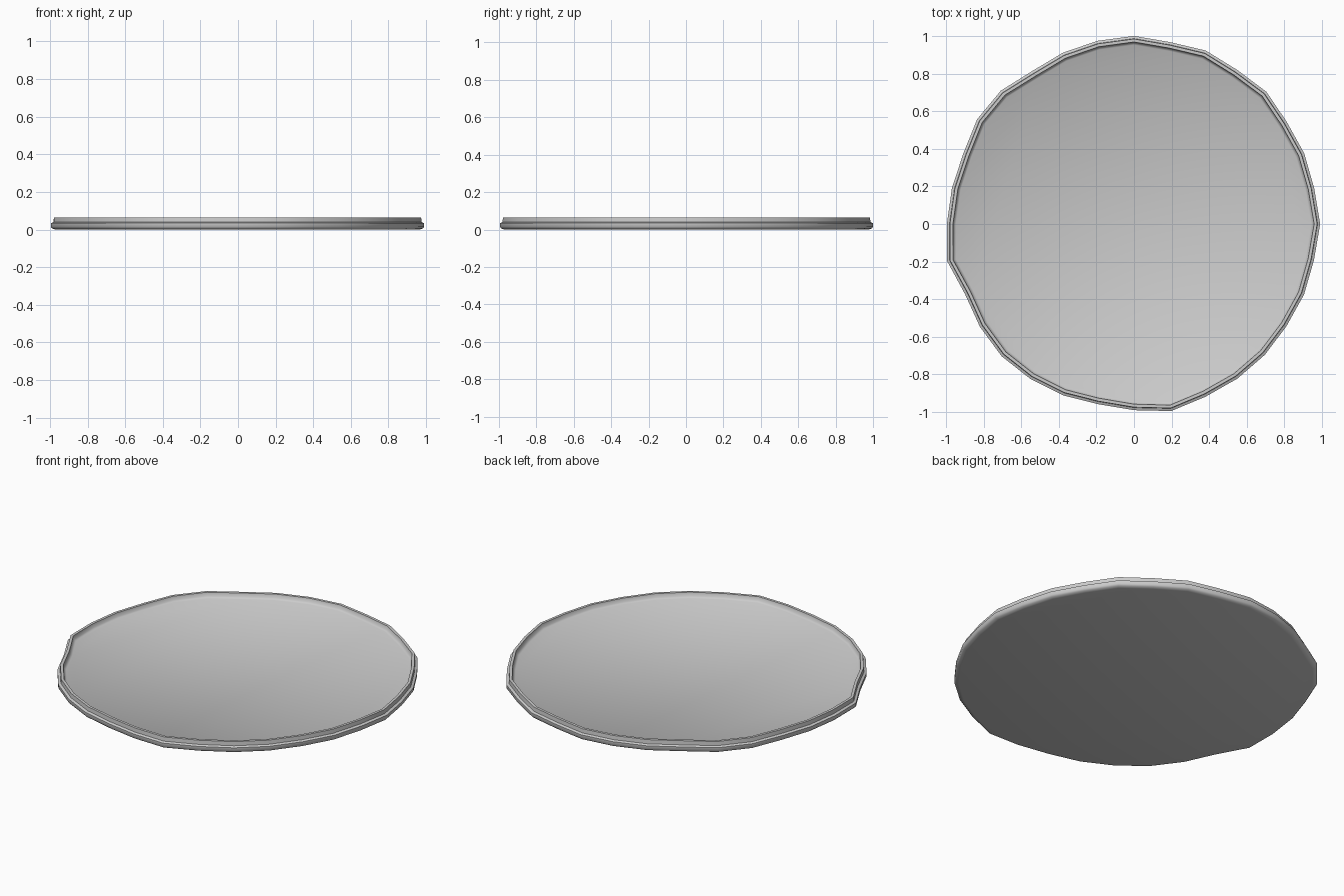
import bpy, bmesh, math

if "Cube" in bpy.data.objects:
    bpy.data.objects.remove(bpy.data.objects["Cube"])

# hand-shaped outline: radius at each of 32 evenly spaced angles
outline = [.99, .977, .98, .977, .995, .986, .998, .986, 1.0, .993, .986, .977, 1.002, 1.003, .982, .987,
           .995, 1.013, .973, .985, .995, .991, .986, .977, .99, 1.014, .994, .989, .984, .976, .979, .976]

# rim cross-section: (inset from outline, height), from underside to inner floor
profile = [(.025, 0), (.008, .005), (0, .014), (0, .034), (.014, .04), (.016, .064),
           (.032, .064), (.036, .042), (.048, .034)]

bm = bmesh.new()
n = len(outline)
rings = []
for inset, z in profile:
    ring = []
    for i, r in enumerate(outline):
        a = 2 * math.pi * i / n
        ring.append(bm.verts.new(((r - inset) * math.cos(a), (r - inset) * math.sin(a), z)))
    rings.append(ring)

# rim walls
for lower, upper in zip(rings, rings[1:]):
    for i in range(n):
        j = (i + 1) % n
        bm.faces.new((lower[i], lower[j], upper[j], upper[i]))

# underside and floor
bm.faces.new(rings[0][::-1])
bm.faces.new(rings[-1])
bmesh.ops.recalc_face_normals(bm, faces=bm.faces)

mesh = bpy.data.meshes.new("shallow_plate")
bm.to_mesh(mesh)
bm.free()
plate = bpy.data.objects.new("shallow_plate", mesh)
bpy.context.collection.objects.link(plate)

bpy.context.view_layer.objects.active = plate
plate.select_set(True)
bpy.ops.object.shade_smooth_by_angle(angle=math.radians(50))
